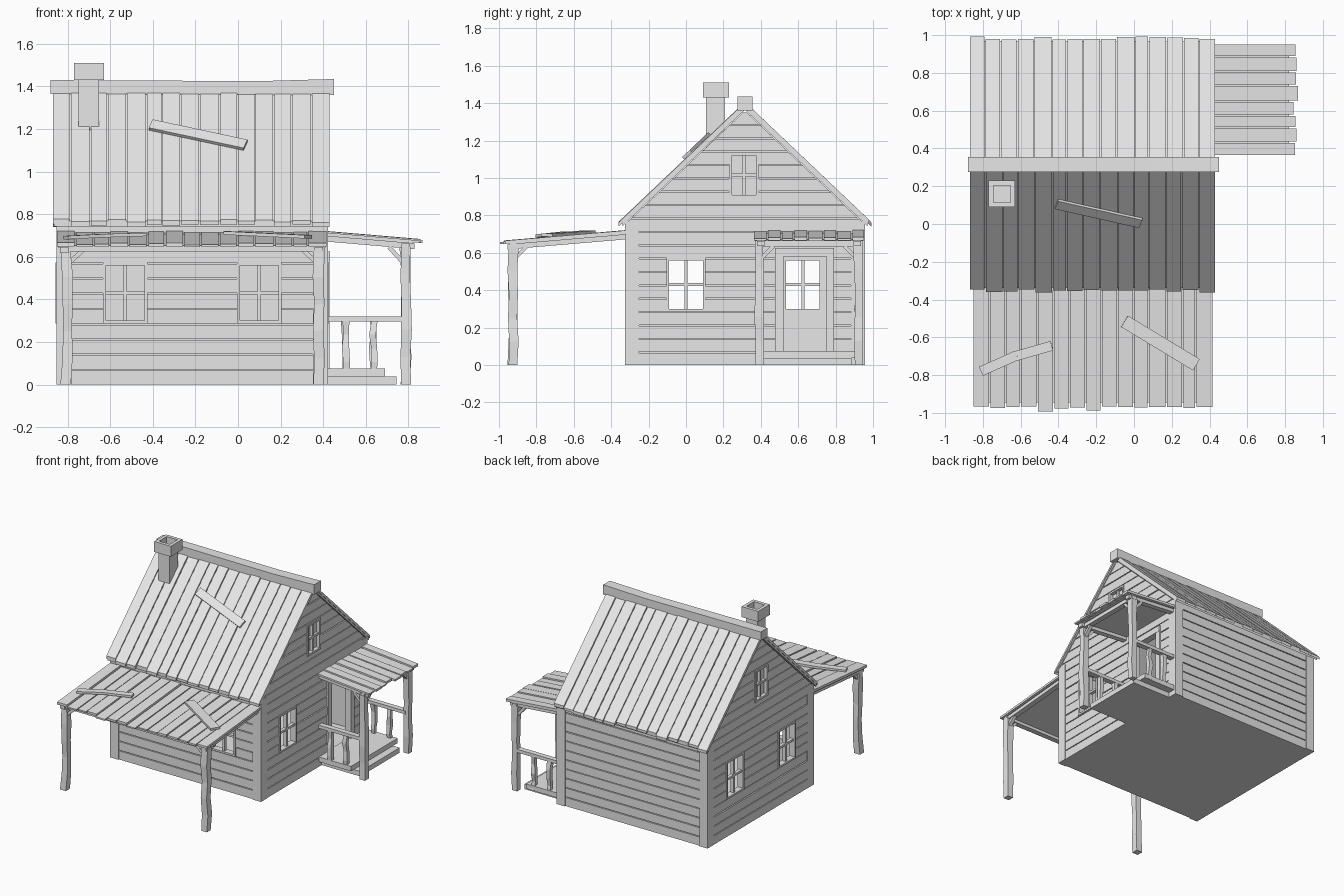
import bpy, bmesh, random
from mathutils import Vector, Matrix

random.seed(4)
if "Cube" in bpy.data.objects:
    bpy.data.objects.remove(bpy.data.objects["Cube"])

wood = bpy.data.materials.new("weathered_grey")
wood.use_nodes = True
wood.diffuse_color = (0.8, 0.8, 0.8, 1)
wood.node_tree.nodes["Principled BSDF"].inputs["Base Color"].default_value = (0.8, 0.8, 0.8, 1)

RIDGE_Y, RIDGE_Z, SLOPE = 0.315, 1.405, 0.95
WALL_TOP, HALF = 1.36, 0.635
FRONT, BACK, LEFT, RIGHT = -0.31, 0.94, -0.84, 0.41   # structural wall planes
jit = random.uniform


def prism(bm, pts, axis, a, b):
    """Extrude a 2D outline along an axis from a to b."""
    rings = []
    for level in (a, b):
        ring = []
        for p in pts:
            co = list(p)
            co.insert(axis, level)
            ring.append(bm.verts.new(co))
        rings.append(ring)
    lo, hi = rings
    bm.faces.new(lo[::-1])
    bm.faces.new(hi)
    for i in range(len(pts)):
        j = (i + 1) % len(pts)
        bm.faces.new((lo[i], lo[j], hi[j], hi[i]))


def box(bm, x0, x1, y0, y1, z0, z1):
    prism(bm, [(x0, y0), (x1, y0), (x1, y1), (x0, y1)], 2, z0, z1)


def panel(bm, axis, a, b, u0, u1, z0, z1):
    prism(bm, [(u0, z0), (u1, z0), (u1, z1), (u0, z1)], axis, a, b)


def beam(bm, p, q, w, t, up=(0, 0, 1)):
    """Box running from p to q, width w across and thickness t along up."""
    p, q = Vector(p), Vector(q)
    d = (q - p).normalized()
    side = d.cross(Vector(up)).normalized()
    n = side.cross(d)
    m = Matrix((d * (q - p).length, side * w, n * t)).transposed().to_4x4()
    m.translation = (p + q) / 2
    bmesh.ops.create_cube(bm, size=1, matrix=m)


def post(bm, x, y, z0, z1, w, wobble=0.006, parts=5):
    """Square post with slightly crooked sides."""
    rings = []
    for i in range(parts + 1):
        cx, cy = x + jit(-wobble, wobble), y + jit(-wobble, wobble)
        h = w / 2 + jit(-0.003, 0.003)
        z = z0 + (z1 - z0) * i / parts
        rings.append([bm.verts.new((cx + sx * h, cy + sy * h, z))
                      for sx, sy in ((-1, -1), (1, -1), (1, 1), (-1, 1))])
    bm.faces.new(rings[0][::-1])
    bm.faces.new(rings[-1])
    for lo, hi in zip(rings, rings[1:]):
        for i in range(4):
            j = (i + 1) % 4
            bm.faces.new((lo[i], lo[j], hi[j], hi[i]))


def finish(name, bm, cutter=None):
    bmesh.ops.recalc_face_normals(bm, faces=bm.faces)
    mesh = bpy.data.meshes.new(name)
    bm.to_mesh(mesh)
    bm.free()
    mesh.materials.append(wood)
    ob = bpy.data.objects.new(name, mesh)
    bpy.context.scene.collection.objects.link(ob)
    if cutter:
        mod = ob.modifiers.new("openings", "BOOLEAN")
        mod.operation, mod.solver, mod.object = "DIFFERENCE", "EXACT", cutter
        bpy.context.view_layer.objects.active = ob
        bpy.ops.object.modifier_apply(modifier=mod.name)
    return ob


# Openings: axis, wall plane, outward sign, centre, width, z range, sealed
openings = [(1, FRONT, -1, x, 0.18, 0.30, 0.56, False) for x in (-0.53, 0.10)]
openings += [(0, LEFT, -1, y, 0.18, 0.30, 0.56, False) for y in (0.0, 0.625)]
openings += [(0, RIGHT, 1, 0.0, 0.18, 0.30, 0.56, False)]
openings += [(0, x, s, 0.31, 0.13, 0.91, 1.12, True) for x, s in ((LEFT, -1), (RIGHT, 1))]
door = (0, RIGHT, 1, 0.635, 0.23, 0.062, 0.58, False)

bm = bmesh.new()
for axis, at, s, c, w, z0, z1, sealed in openings + [door]:
    panel(bm, axis, at - 0.08, at + 0.08, c - w / 2, c + w / 2, z0, z1)
cutter = finish("opening_cutter", bm)
cutter.hide_render = True


def gable_outline(z0, z1):
    zs = [z0, z1]
    kink = WALL_TOP - SLOPE * HALF
    if z0 < kink < z1:
        zs.insert(1, kink)
    half = [(min(HALF, (WALL_TOP - z) / SLOPE), z) for z in zs]
    return [(RIDGE_Y + h, z) for h, z in half] + [(RIDGE_Y - h, z) for h, z in half[::-1]]


# Walls with overlapping board siding
PITCH, GAP, SKIN = 0.0715, 0.006, 0.01
for name, at, s in (("front", FRONT, -1), ("back", BACK, 1)):
    bm = bmesh.new()
    panel(bm, 1, at, at - s * 0.03, LEFT, RIGHT, 0, 0.76)
    finish(name + "_wall", bm, cutter)
    bm = bmesh.new()
    for i in range(11):
        z = i * PITCH
        panel(bm, 1, at, at + s * (SKIN + jit(-0.002, 0.002)), LEFT, RIGHT,
              z, min(z + PITCH - GAP, 0.765))
    finish(name + "_siding", bm, cutter)
for name, at, s in (("left", LEFT, -1), ("right", RIGHT, 1)):
    bm = bmesh.new()
    prism(bm, gable_outline(0, WALL_TOP - 0.01), 0, at, at - s * 0.03)
    finish(name + "_gable_wall", bm, cutter)
    bm = bmesh.new()
    for i in range(19):
        z = i * PITCH
        prism(bm, gable_outline(z, min(z + PITCH - GAP, WALL_TOP - 0.01)), 0,
              at, at + s * (SKIN + jit(-0.002, 0.002)))
    finish(name + "_gable_siding", bm, cutter)
bpy.data.objects.remove(cutter)

bm = bmesh.new()
box(bm, LEFT, RIGHT, FRONT, BACK, 0, 0.06)
finish("house_floor", bm)

bm = bmesh.new()
for x0, x1 in ((-0.852, -0.782), (0.352, 0.422)):
    for y0, y1 in ((-0.326, -0.25), (0.882, 0.957)):
        box(bm, x0, x1, y0, y1, 0, 0.77)
finish("corner_posts", bm)

# Window frames with cross bars
for n, (axis, at, s, c, w, z0, z1, sealed) in enumerate(openings):
    bm = bmesh.new()
    a, b, t = at - s * 0.02, at + s * 0.017, 0.014
    l, r, m = c - w / 2, c + w / 2, (z0 + z1) / 2
    panel(bm, axis, a, b, l - t, l, z0 - t, z1 + t)
    panel(bm, axis, a, b, r, r + t, z0 - t, z1 + t)
    panel(bm, axis, a, b, l, r, z0 - t, z0)
    panel(bm, axis, a, b, l, r, z1, z1 + t)
    b = at + s * 0.006
    panel(bm, axis, a, b, c - 0.008, c + 0.008, z0, z1)
    panel(bm, axis, a, b, l, r, m - 0.008, m + 0.008)
    if sealed:
        panel(bm, axis, a, at - s * 0.012, l, r, z0, z1)
    finish(f"window_frame_{n + 1}", bm)

# Door surround
bm = bmesh.new()
for y0, y1, top in ((0.475, 0.52, 0.58), (0.75, 0.79, 0.58)):
    panel(bm, 0, RIGHT - 0.03, RIGHT + 0.02, y0, y1, 0.06, top)
panel(bm, 0, RIGHT - 0.03, RIGHT + 0.022, 0.475, 0.79, 0.58, 0.625)
finish("door_frame", bm)


def strips(start, end, count):
    """Uneven board spans between start and end."""
    step = (end - start) / count
    cuts = [start] + [start + i * step + jit(-0.008, 0.008) for i in range(1, count)] + [end]
    return zip(cuts, cuts[1:])


# Main roof: plank layer over a thin deck
for name, s in (("front", -1), ("back", 1)):
    def slope(length, top, bottom):
        y, drop = RIDGE_Y + s * length, SLOPE * length
        return [(RIDGE_Y, top), (y, top - drop), (y, bottom - drop), (RIDGE_Y, bottom)]
    bm = bmesh.new()
    prism(bm, slope(0.655, RIDGE_Z - 0.014, RIDGE_Z - 0.04), 0, -0.865, 0.425)
    finish(name + "_roof_deck", bm)
    bm = bmesh.new()
    for a, b in strips(-0.872, 0.432, 15):
        prism(bm, slope(0.675 + jit(-0.014, 0.002), RIDGE_Z + jit(-0.004, 0.003), RIDGE_Z - 0.022),
              0, a + 0.003, b - 0.003)
    finish(name + "_roof_planks", bm)

bm = bmesh.new()
prism(bm, [(-0.88, 1.365), (0.45, 1.36), (0.45, 1.435), (0.1, 1.425), (-0.88, 1.43)], 1, 0.275, 0.355)
finish("ridge_cap", bm)

# Chimney with hollow cap
bm = bmesh.new()
box(bm, -0.748, -0.652, 0.108, 0.208, 1.12, 1.44)
for x0, x1 in ((-0.77, -0.745), (-0.655, -0.63)):
    box(bm, x0, x1, 0.09, 0.23, 1.43, 1.51)
for y0, y1 in ((0.09, 0.115), (0.205, 0.23)):
    box(bm, -0.745, -0.655, y0, y1, 1.43, 1.51)
finish("chimney", bm)


def canopy(name, axis, root, tip, spread, count):
    """Lean-to roof sloping from the wall (root) out to its tip."""
    def outline(end, top, bottom):
        z = 0.717 - 0.085 * abs(end - root)
        return [(root, 0.717 + top), (end, z + top), (end, z + bottom), (root, 0.717 + bottom)]
    out = 1 if tip > root else -1
    lo, hi = spread
    bm = bmesh.new()
    for a, b in strips(lo, hi, count):
        prism(bm, outline(tip - out * jit(0, 0.03), jit(-0.004, 0.005), -0.014),
              axis, a + 0.004, b - 0.004)
    finish(name + "_planks", bm)
    bm = bmesh.new()
    prism(bm, outline(tip - out * 0.05, -0.012, -0.02), axis, lo + 0.01, hi - 0.01)
    for a in (lo + 0.02, hi - 0.06):
        prism(bm, outline(tip - out * 0.04, -0.018, -0.045), axis, a, a + 0.04)
    finish(name + "_rafters", bm)


canopy("front_canopy", 0, -0.32, -0.995, (-0.855, 0.42), 15)
canopy("porch_canopy", 1, 0.41, 0.87, (0.36, 0.955), 8)

# Front canopy supports
bm = bmesh.new()
for x, s in ((-0.805, 1), (0.382, -1)):
    post(bm, x, -0.925, 0, 0.63, 0.048)
    beam(bm, (x, -0.925, 0.56), (x + s * 0.08, -0.925, 0.635), 0.025, 0.02)
    beam(bm, (x, -0.925, 0.56), (x, -0.84, 0.645), 0.025, 0.02)
box(bm, -0.83, 0.407, -0.945, -0.905, 0.625, 0.65)
finish("front_canopy_supports", bm)

# Side porch supports and railings
bm = bmesh.new()
for y, s in ((0.392, 1), (0.922, -1)):
    post(bm, 0.788, y, 0, 0.645, 0.046, 0.004)
    beam(bm, (0.788, y, 0.56), (0.788, y + s * 0.075, 0.635), 0.025, 0.02)
    beam(bm, (0.788, y, 0.56), (0.71, y, 0.645), 0.025, 0.02)
box(bm, 0.768, 0.808, 0.372, 0.945, 0.635, 0.662)
finish("porch_posts", bm)
bm = bmesh.new()
for y in (0.392, 0.922):
    box(bm, 0.41, 0.78, y - 0.02, y + 0.02, 0.295, 0.32)
    for x in (0.505, 0.635):
        post(bm, x, y, 0.04, 0.3, 0.03, 0.006, 4)
finish("porch_railings", bm)

bm = bmesh.new()
box(bm, 0.41, 0.69, 0.375, 0.94, 0.038, 0.075)
box(bm, 0.41, 0.745, 0.41, 0.885, 0, 0.038)
finish("porch_steps", bm)

# Loose repair boards lying on the roofs
bm = bmesh.new()
beam(bm, (-0.81, -0.78, 0.69), (-0.62, -0.695, 0.7), 0.052, 0.016)
beam(bm, (-0.63, -0.7, 0.699), (-0.435, -0.645, 0.705), 0.052, 0.016)
beam(bm, (-0.05, -0.515, 0.712), (0.33, -0.745, 0.694), 0.07, 0.016)
beam(bm, (-0.41, 0.105, 1.22), (0.035, 0.005, 1.125), 0.06, 0.016, (0, -SLOPE, 1))
finish("loose_boards", bm)
